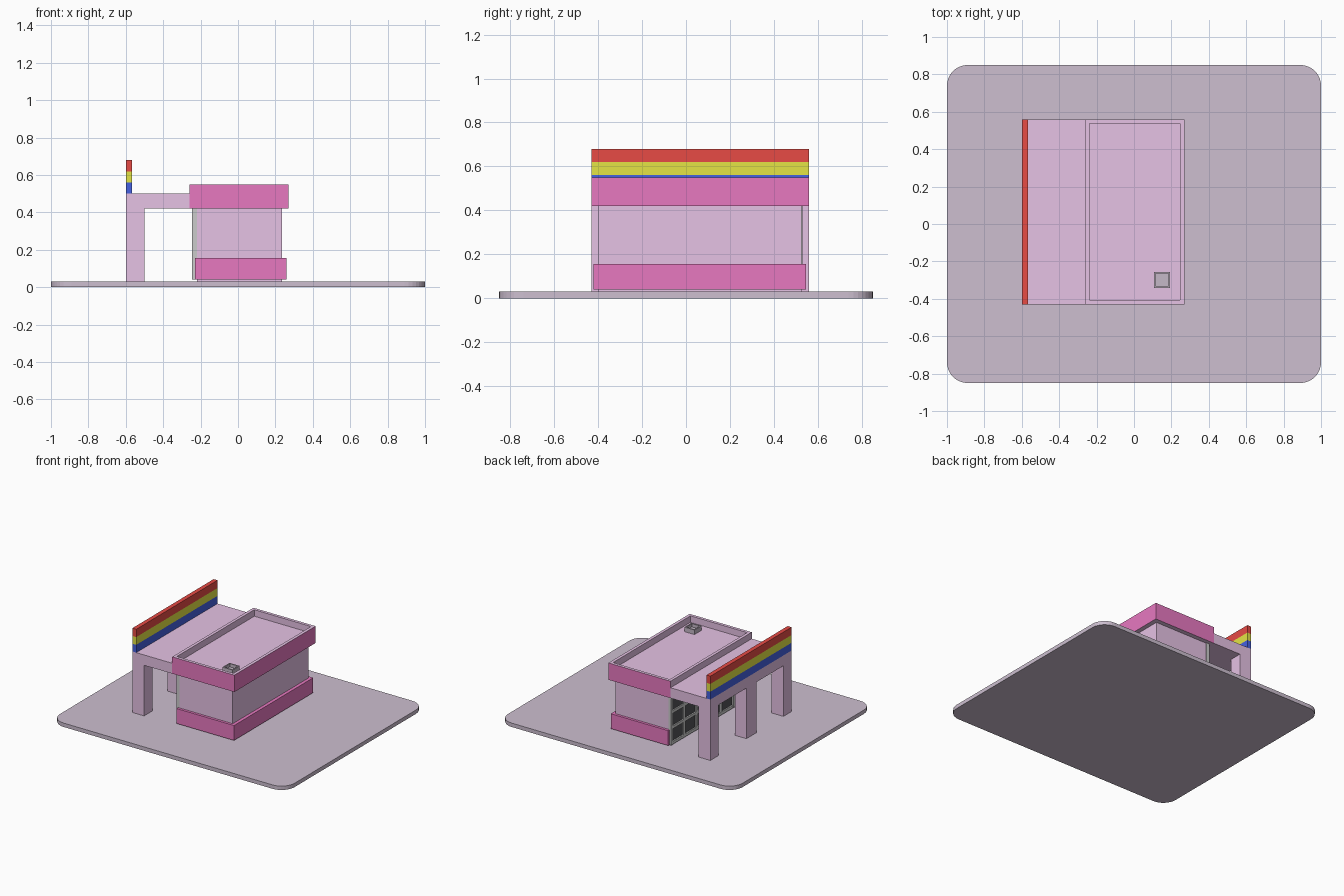
import bpy, bmesh

if "Cube" in bpy.data.objects:
    bpy.data.objects.remove(bpy.data.objects["Cube"])

def mat(name, r, g, b):
    m = bpy.data.materials.new(name)
    m.diffuse_color = (r, g, b, 1)
    m.use_nodes = True
    m.node_tree.nodes["Principled BSDF"].inputs["Base Color"].default_value = m.diffuse_color
    return m

SLAB = mat("slab_mauve", 0.61, 0.52, 0.63)
PINK = mat("light_pink", 0.79, 0.54, 0.78)
MAGENTA = mat("magenta", 0.80, 0.19, 0.53)
RED = mat("red", 0.80, 0.07, 0.06)
YELLOW = mat("yellow", 0.78, 0.78, 0.06)
BLUE = mat("blue", 0.06, 0.12, 0.75)
FRAME = mat("frame_grey", 0.75, 0.72, 0.75)
GLASS = mat("dark_glass", 0.09, 0.09, 0.10)
VENT = mat("vent_grey", 0.56, 0.48, 0.57)

def add_box(bm, x0, x1, y0, y1, z0, z1):
    vs = bmesh.ops.create_cube(bm, size=1)["verts"]
    for v in vs:
        v.co.x = x1 if v.co.x > 0 else x0
        v.co.y = y1 if v.co.y > 0 else y0
        v.co.z = z1 if v.co.z > 0 else z0

def finish(name, bm, *mats):
    bmesh.ops.recalc_face_normals(bm, faces=bm.faces)
    me = bpy.data.meshes.new(name)
    bm.to_mesh(me)
    bm.free()
    for m in mats:
        me.materials.append(m)
    ob = bpy.data.objects.new(name, me)
    bpy.context.collection.objects.link(ob)
    return ob

def box(name, m, *dims):
    bm = bmesh.new()
    add_box(bm, *dims)
    return finish(name, bm, m)

def tray(name, rim, depth, mats, *dims):
    """Box with a recessed top; the outer walls use the last material."""
    bm = bmesh.new()
    add_box(bm, *dims)
    bm.normal_update()
    for f in bm.faces:
        if abs(f.normal.z) < 0.5 and f.normal.x > -0.5:
            f.material_index = len(mats) - 1
    top = max(bm.faces, key=lambda f: f.calc_center_median().z)
    bmesh.ops.inset_region(bm, faces=[top], thickness=rim)
    well = bmesh.ops.extrude_face_region(bm, geom=[top])["geom"]
    if top.is_valid:
        bmesh.ops.delete(bm, geom=[top], context='FACES_ONLY')
    for v in well:
        if isinstance(v, bmesh.types.BMVert):
            v.co.z -= depth
    # rim and well stay in the first material
    for f in bm.faces:
        c = f.calc_center_median()
        if dims[0] + 0.001 < c.x < dims[1] - 0.001 and dims[2] + 0.001 < c.y < dims[3] - 0.001:
            f.material_index = 0
    return finish(name, bm, *mats)

# ground slab with rounded corners
bm = bmesh.new()
add_box(bm, -1, 1, -0.85, 0.85, 0, 0.03)
corners = [e for e in bm.edges if abs(e.verts[0].co.z - e.verts[1].co.z) > 0.01]
bmesh.ops.bevel(bm, geom=corners, offset=0.11, segments=8, profile=0.5, affect='EDGES')
finish("ground_slab", bm, SLAB)

# building body and lower band
Y0, Y1 = -0.43, 0.56
box("building_body", PINK, -0.22, 0.235, -0.40, 0.525, 0.03, 0.43)
box("lower_band", MAGENTA, -0.23, 0.26, -0.42, 0.545, 0.04, 0.155)

# roof with parapet, and the vent on it
tray("roof", 0.033, 0.05, [PINK, MAGENTA], -0.26, 0.27, Y0, Y1, 0.42, 0.55)
tray("roof_vent", 0.013, 0.025, [VENT], 0.107, 0.193, -0.342, -0.256, 0.495, 0.535)

# canopy and its posts
box("canopy", PINK, -0.60, -0.26, Y0, Y1, 0.42, 0.50)
for i, y in enumerate((Y0, 0.0, Y1 - 0.10)):
    box(f"canopy_post_{i + 1}", PINK, -0.60, -0.50, y, y + 0.10 + 0.02 * (i == 1), 0.03, 0.42)

# striped fascia
for i, (n, m) in enumerate((("blue", BLUE), ("yellow", YELLOW), ("red", RED))):
    box(f"{n}_stripe", m, -0.60, -0.567, Y0, Y1, 0.50 + 0.06 * i, 0.56 + 0.06 * i)

# glazed shopfront under the canopy
WY0, WY1, WZ0, WZ1, T = -0.40, 0.53, 0.04, 0.42, 0.022
box("shopfront_glass", GLASS, -0.234, -0.221, WY0 + 0.005, WY1 - 0.005, WZ0 + 0.005, WZ1)
bm = bmesh.new()
COLS, ROWS = 6, 3
for i in range(COLS + 1):
    y = WY0 + (WY1 - WY0 - T) * i / COLS
    add_box(bm, -0.245, -0.22, y, y + T, WZ0, WZ1)
for j in range(ROWS + 1):
    z = WZ0 + (WZ1 - WZ0 - T) * j / ROWS
    add_box(bm, -0.244, -0.22, WY0 + 0.001, WY1 - 0.001, z, z + T)
finish("shopfront_frame", bm, FRAME)
